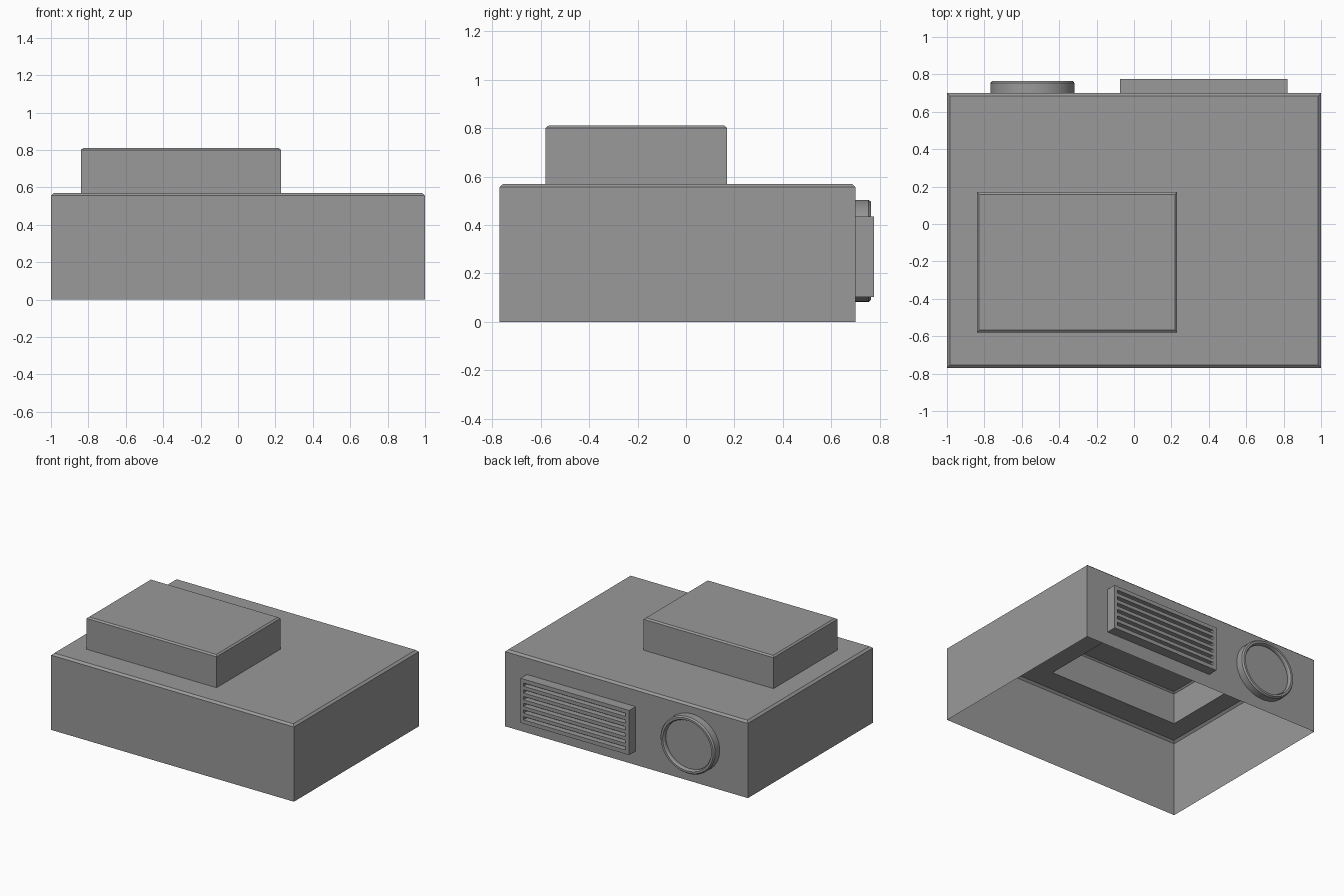
import bpy, bmesh, math
from mathutils import Vector

if "Cube" in bpy.data.objects:
    bpy.data.objects.remove(bpy.data.objects["Cube"], do_unlink=True)

grey = bpy.data.materials.new("plain grey")
grey.use_nodes = True
colour = (0.32, 0.32, 0.32, 1)
grey.diffuse_color = colour
grey.node_tree.nodes["Principled BSDF"].inputs["Base Color"].default_value = colour

BACK = 0.70  # rear wall of the housing


def finish(name, bm):
    mesh = bpy.data.meshes.new(name)
    bm.to_mesh(mesh)
    bm.free()
    mesh.materials.append(grey)
    obj = bpy.data.objects.new(name, mesh)
    bpy.context.collection.objects.link(obj)
    return obj


def stack(bm, loops):
    """Skin a series of equal-length closed loops and cap the last one."""
    rings = [[bm.verts.new(p) for p in loop] for loop in loops]
    for low, high in zip(rings, rings[1:]):
        for i in range(len(low)):
            j = (i + 1) % len(low)
            bm.faces.new((low[i], low[j], high[j], high[i]))
    bm.faces.new(rings[-1])


def rect(x0, x1, y0, y1, z, inset=0):
    x0, x1, y0, y1 = x0 + inset, x1 - inset, y0 + inset, y1 - inset
    return [(x0, y0, z), (x1, y0, z), (x1, y1, z), (x0, y1, z)]


# Housing: open-bottomed shell whose raised block opens into the inside
body = (-1, 1, -0.77, BACK)
block = (-0.84, 0.23, -0.58, 0.17)
bm = bmesh.new()
stack(bm, [rect(*body, 0), rect(*body, 0.556), rect(*body, 0.57, 0.016),
           rect(*block, 0.57), rect(*block, 0.8), rect(*block, 0.81, 0.012)])
finish("housing", bm)

# Round port: slightly oval rim around a sunken disc
def oval(scale, y, sides=48):
    angles = [2 * math.pi * i / sides for i in range(sides)]
    return [(-0.543 - 0.225 * scale * math.cos(a), BACK + y,
             0.293 + 0.211 * scale * math.sin(a)) for a in angles]


bm = bmesh.new()
stack(bm, [oval(1, 0), oval(1, 0.053), oval(0.96, 0.064), oval(0.89, 0.064),
           oval(0.86, 0.053), oval(0.86, 0.035)])
port = finish("round_port", bm)
bpy.context.view_layer.objects.active = port
port.select_set(True)
bpy.ops.object.shade_smooth_by_angle(angle=math.radians(30))

# Vent grille: face divided into rows, with every other row pushed in as a slot
SLOTS, PITCH, SLOT, DEPTH = 6, 0.05, 0.024, 0.04
xs = [0.82, 0.795, -0.045, -0.075]
zs = [0.102]
for i in range(SLOTS):
    mid = 0.268 + (i - (SLOTS - 1) / 2) * PITCH
    zs += [mid - SLOT / 2, mid + SLOT / 2]
zs.append(0.434)
bm = bmesh.new()
grid = [[bm.verts.new((x, BACK + 0.075, z)) for x in xs] for z in zs]
slots = []
for r in range(len(zs) - 1):
    for c in range(len(xs) - 1):
        face = bm.faces.new((grid[r][c], grid[r][c + 1],
                             grid[r + 1][c + 1], grid[r + 1][c]))
        if c == 1 and r % 2:
            slots.append(face)
rim = [e for e in bm.edges if e.is_boundary]
sides = bmesh.ops.extrude_edge_only(bm, edges=rim)["geom"]
bmesh.ops.translate(bm, vec=Vector((0, -0.075, 0)),
                    verts=[g for g in sides if isinstance(g, bmesh.types.BMVert)])
for face in slots:
    pushed = bmesh.ops.extrude_face_region(bm, geom=[face])["geom"]
    bmesh.ops.translate(bm, vec=Vector((0, -DEPTH, 0)),
                        verts=[g for g in pushed if isinstance(g, bmesh.types.BMVert)])
bmesh.ops.delete(bm, geom=[f for f in slots if f.is_valid], context="FACES_ONLY")
bmesh.ops.recalc_face_normals(bm, faces=bm.faces)
finish("vent_grille", bm)
